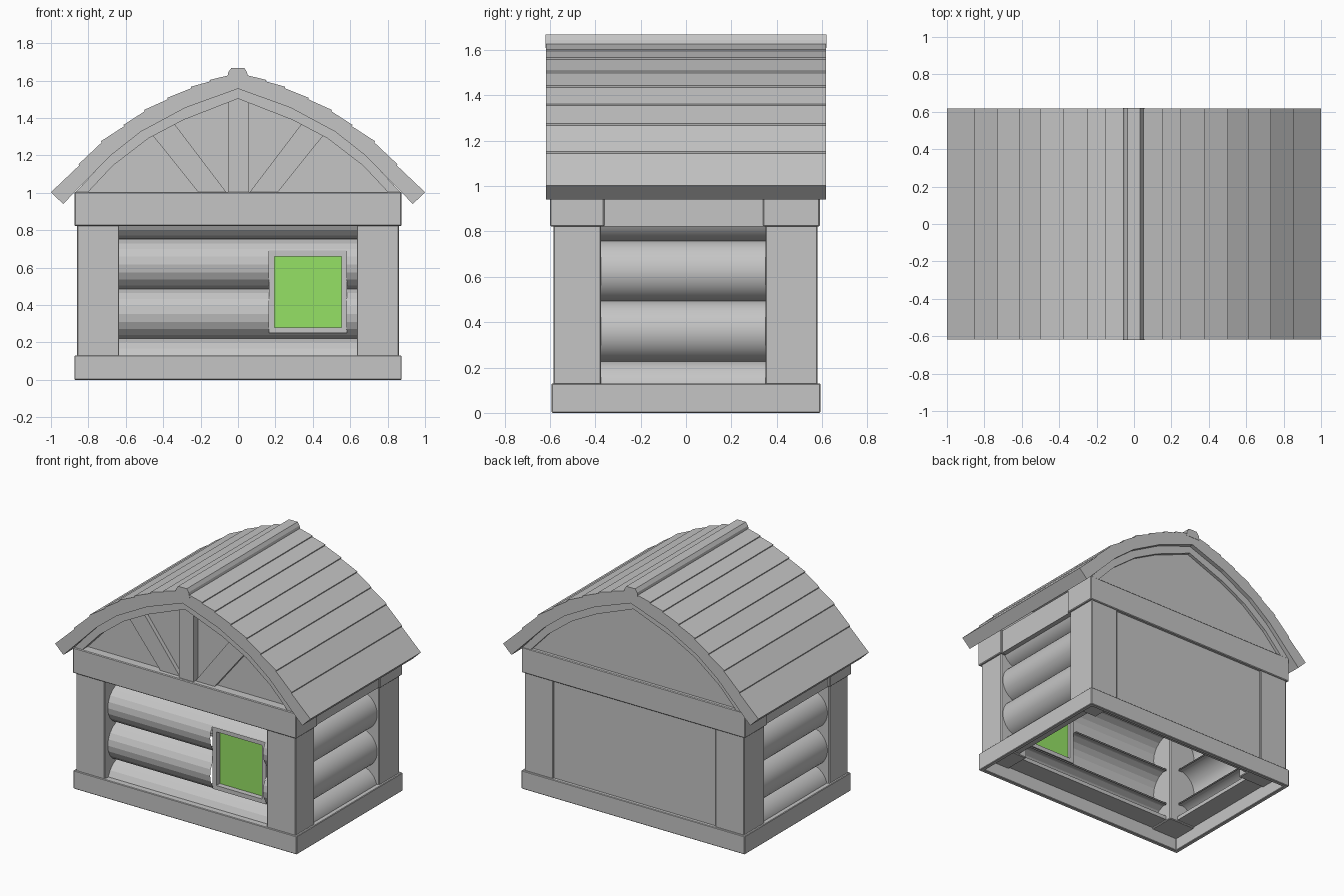
import bpy, bmesh, math

if "Cube" in bpy.data.objects:
    bpy.data.objects.remove(bpy.data.objects["Cube"])


def material(name, rgb):
    m = bpy.data.materials.new(name)
    m.diffuse_color = (*rgb, 1.0)
    m.use_nodes = True
    m.node_tree.nodes["Principled BSDF"].inputs["Base Color"].default_value = m.diffuse_color
    return m


GREY = material("plain_grey", (0.56, 0.56, 0.56))
GREEN = material("window_green", (0.30, 0.75, 0.13))


def finish(name, bm, mat=GREY, bevel=0.0, recalc=True):
    if recalc:
        bmesh.ops.recalc_face_normals(bm, faces=bm.faces[:])
    me = bpy.data.meshes.new(name)
    bm.to_mesh(me)
    bm.free()
    me.materials.append(mat)
    ob = bpy.data.objects.new(name, me)
    bpy.context.collection.objects.link(ob)
    if bevel:
        mod = ob.modifiers.new("soft_edges", "BEVEL")
        mod.width, mod.segments = bevel, 1
    return ob


def box(name, x, y, z, mat=GREY, bevel=0.0):
    bm = bmesh.new()
    bmesh.ops.create_cube(bm, size=1)
    for v in bm.verts:
        v.co = [(a + b) / 2 + c * (b - a) for (a, b), c in zip((x, y, z), v.co)]
    return finish(name, bm, mat, bevel)


def prism(name, pts, y0, y1):
    """Extrude an x-z outline along y."""
    bm = bmesh.new()
    face = bm.faces.new([bm.verts.new((x, y0, z)) for x, z in pts])
    out = bmesh.ops.extrude_face_region(bm, geom=[face])
    verts = [g for g in out["geom"] if isinstance(g, bmesh.types.BMVert)]
    bmesh.ops.translate(bm, verts=verts, vec=(0, y1 - y0, 0))
    return finish(name, bm)


def ring(name, hx, hy, width, z0, z1, bevel=0.0):
    """Rectangular frame lying flat."""
    bm = bmesh.new()
    corners = [(-1, -1), (1, -1), (1, 1), (-1, 1)]
    loops = [[bm.verts.new((sx * (hx - w), sy * (hy - w), z)) for sx, sy in corners]
             for w, z in ((0, z0), (0, z1), (width, z1), (width, z0))]
    for k in range(4):
        a, b = loops[k], loops[(k + 1) % 4]
        for i in range(4):
            j = (i + 1) % 4
            bm.faces.new((a[i], a[j], b[j], b[i]))
    return finish(name, bm, bevel=bevel)


def half_log(name, facing, offset, zc, a, b, z0, z1, steps, smooth):
    """Half-round log face from a to b, trimmed to the height range z0..z1."""
    bm = bmesh.new()
    r = 0.138
    rows = []
    for i in range(steps + 1):
        t = math.pi * (i / steps - 0.5)
        out, z = offset + r * math.cos(t), zc + r * math.sin(t)
        ends = {"front": ((a, -out, z), (b, -out, z)),
                "right": ((out, a, z), (out, b, z)),
                "left": ((-out, b, z), (-out, a, z))}[facing]
        rows.append([bm.verts.new(p) for p in ends])
    for lo, hi in zip(rows, rows[1:]):
        bm.faces.new((lo[0], lo[1], hi[1], hi[0])).smooth = smooth
    for z, up in ((z0, -1), (z1, 1)):
        geom = bm.verts[:] + bm.edges[:] + bm.faces[:]
        bmesh.ops.bisect_plane(bm, geom=geom, plane_co=(0, 0, z),
                               plane_no=(0, 0, up), clear_outer=True)
    return finish(name, bm, recalc=False)


def mirrored(points):
    """Right half (top to eave) joined to its mirror image, left to right."""
    return [(-x, z) for x, z in reversed(points) if x > 0] + points


# Hollow base
ring("base_rim", 0.875, 0.593, 0.03, 0.0, 0.13, 0.004)
ring("base_ledge", 0.86, 0.58, 0.16, 0.10, 0.128)

# Corner posts
for sx, side in ((-1, "left"), (1, "right")):
    xr = tuple(sorted((sx * 0.635, sx * 0.86)))
    box(f"front_post_{side}", xr, (-0.585, -0.375), (0.09, 0.84), bevel=0.005)
    box(f"back_post_{side}", xr, (0.35, 0.58), (0.09, 0.84), bevel=0.005)
    # Side beam under the eave
    xb = tuple(sorted((sx * 0.68, sx * 0.862)))
    box(f"side_beam_{side}", xb, (-0.37, 0.35), (0.823, 0.995))

# Front and back beams
box("front_beam", (-0.875, 0.875), (-0.6, -0.36), (0.822, 1.003), bevel=0.005)
box("back_beam", (-0.875, 0.875), (0.34, 0.59), (0.822, 1.003), bevel=0.005)

# Log walls, with the front rows interrupted by the window
for i in range(4):
    z = 0.095 + 0.265 * i
    z0, z1 = max(0.1, z - 0.138), min(0.9, z + 0.138)
    for side in ("left", "right"):
        half_log(f"side_log_{side}_{i}", side, 0.707, z, -0.38, 0.355, z0, z1, 20, True)
    zf = z - 0.008
    if i in (0, 3):
        half_log(f"front_log_{i}", "front", 0.412, zf, -0.64, 0.64, z0, z1, 10, False)
        continue
    lo, hi = zf - 0.138, zf + 0.138
    half_log(f"front_log_left_{i}", "front", 0.412, zf, -0.64, 0.167, lo, hi, 10, False)
    half_log(f"front_log_right_{i}", "front", 0.412, zf, 0.581, 0.64, lo, hi, 10, False)
    trim = (lo, 0.25) if i == 1 else (0.69, hi)
    half_log(f"front_log_window_{i}", "front", 0.412, zf, 0.167, 0.581, *trim, 10, False)

# Window frame and pane
for side, x in (("left", (0.165, 0.195)), ("right", (0.553, 0.583))):
    box(f"window_jamb_{side}", x, (-0.52, -0.44), (0.25, 0.69))
box("window_sill", (0.195, 0.553), (-0.52, -0.44), (0.25, 0.28))
box("window_head", (0.195, 0.553), (-0.52, -0.44), (0.66, 0.69))
box("window_pane", (0.19, 0.558), (-0.482, -0.465), (0.275, 0.665), GREEN)

# Flat back wall
box("back_wall", (-0.64, 0.64), (0.545, 0.568), (0.11, 0.84))

# Gables with arched trim
outer = [(0, 1.565), (0.28, 1.463), (0.52, 1.335), (0.68, 1.205), (0.87, 1.0)]
inner = [(0, 1.503), (0.29, 1.39), (0.48, 1.29), (0.67, 1.144), (0.805, 1.0)]
for side, trim_y, panel_y in (("front", (-0.594, -0.50), (-0.535, -0.505)),
                              ("back", (0.50, 0.588), (0.53, 0.565))):
    prism(f"{side}_gable_panel", mirrored(outer), *panel_y)
    prism(f"{side}_gable_trim", mirrored(outer) + mirrored(inner)[::-1], *trim_y)

# Gable struts
box("centre_strut", (-0.053, 0.06), (-0.585, -0.51), (1.0, 1.5))
strut = [(0.06, 1.0), (0.345, 1.375), (0.455, 1.305), (0.21, 1.0)]
prism("right_strut", strut, -0.565, -0.51)
prism("left_strut", [(-x, z) for x, z in strut], -0.565, -0.51)

# Curved roof with overlapping planks
rows = [(0.05, 1.628), (0.15, 1.598), (0.25, 1.562), (0.375, 1.503), (0.50, 1.438),
        (0.61, 1.358), (0.73, 1.271), (0.85, 1.148), (1.0, 1.003)]
top = [(0, 1.635)]
for i, (x, z) in enumerate(rows):
    if i in (0, len(rows) - 1):
        top.append((x, z))
    else:  # small lip at each plank edge
        top += [(x + 0.002, z + 0.005), (x, z - 0.003)]
under = [(0, 1.556), (0.28, 1.455), (0.52, 1.326), (0.68, 1.20), (0.935, 0.94)]
prism("plank_roof", mirrored(top) + mirrored(under)[::-1], -0.618, 0.618)

# Ridge cap
cap = [(-0.058, 1.61), (-0.052, 1.645), (-0.035, 1.668), (0.033, 1.668),
       (0.048, 1.645), (0.056, 1.61)]
prism("ridge_cap", cap, -0.62, 0.62)
